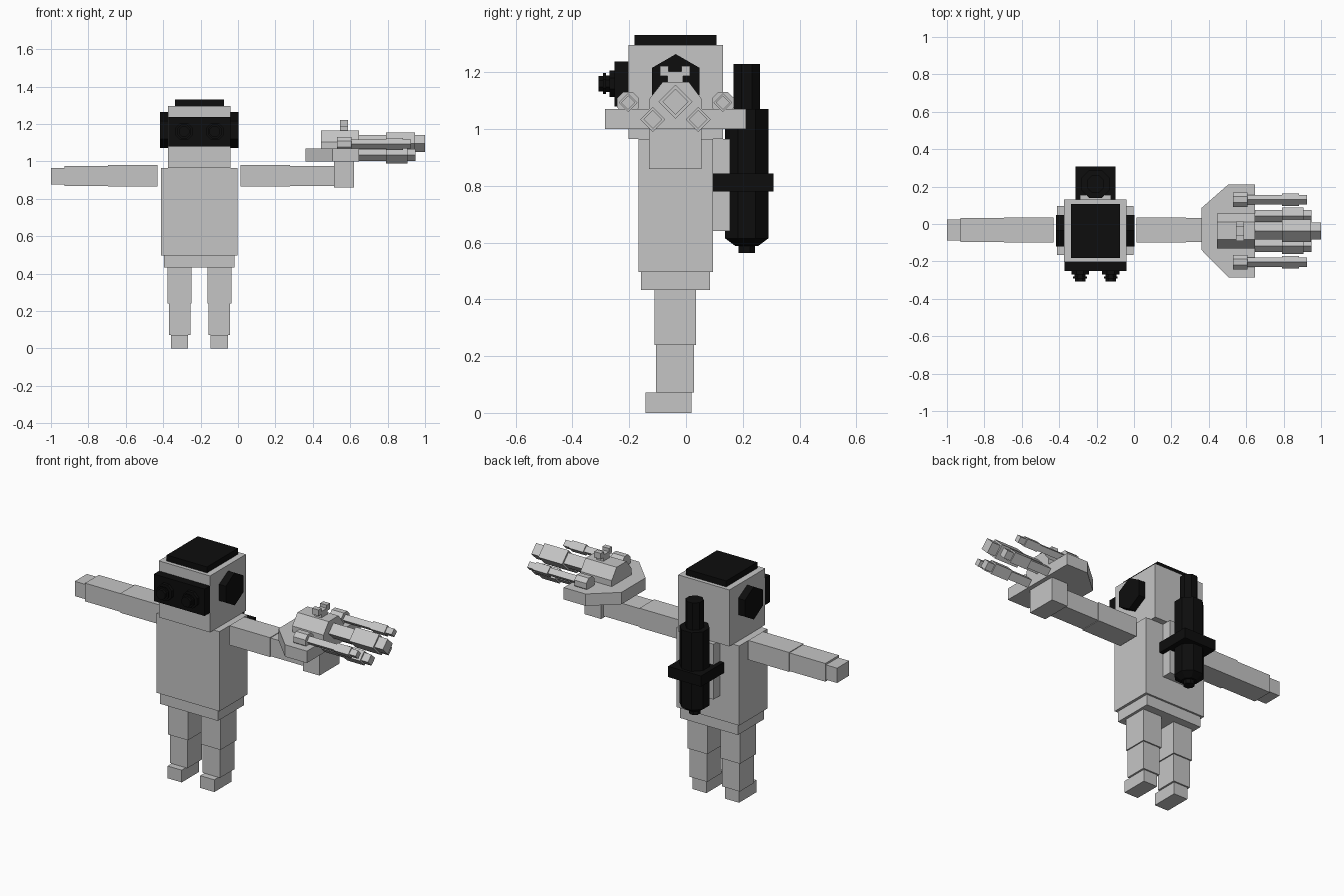
import bpy, bmesh, math
from mathutils import Matrix

if "Cube" in bpy.data.objects:
    bpy.data.objects.remove(bpy.data.objects["Cube"])

CX = -0.206  # body centre line


def material(name, rgb):
    m = bpy.data.materials.new(name)
    m.diffuse_color = (*rgb, 1)
    m.use_nodes = True
    m.node_tree.nodes["Principled BSDF"].inputs["Base Color"].default_value = m.diffuse_color
    return m


GREY = material("light grey", (0.56, 0.56, 0.56))
BLACK = material("black", (0.004, 0.004, 0.004))


def finish(name, bm, mat):
    bmesh.ops.recalc_face_normals(bm, faces=bm.faces)
    me = bpy.data.meshes.new(name)
    bm.to_mesh(me)
    bm.free()
    me.materials.append(mat)
    ob = bpy.data.objects.new(name, me)
    bpy.context.collection.objects.link(ob)
    return ob


def box(name, x0, x1, y0, y1, z0, z1, mat=GREY):
    bm = bmesh.new()
    m = Matrix.Translation(((x0 + x1) / 2, (y0 + y1) / 2, (z0 + z1) / 2))
    bmesh.ops.create_cube(bm, size=1, matrix=m @ Matrix.Diagonal((x1 - x0, y1 - y0, z1 - z0, 1)))
    return finish(name, bm, mat)


def loft(name, rings, mat):
    """Skin a list of equal-length point rings and cap both ends."""
    bm = bmesh.new()
    vs = [[bm.verts.new(p) for p in r] for r in rings]
    n = len(vs[0])
    for a, b in zip(vs, vs[1:]):
        for i in range(n):
            bm.faces.new((a[i], a[(i + 1) % n], b[(i + 1) % n], b[i]))
    bm.faces.new(vs[0])
    bm.faces.new(vs[-1])
    return finish(name, bm, mat)


def turned(name, axis, centre, sides, profile, phase=0, mat=GREY):
    """Polygonal solid along an axis; profile is (position, corner radius)."""
    rings = []
    for t, r in profile:
        ring = []
        for i in range(sides):
            a = phase + 2 * math.pi * i / sides
            p = [centre[0] + r * math.cos(a), centre[1] + r * math.sin(a)]
            p.insert("xyz".index(axis), t)
            ring.append(p)
        rings.append(ring)
    return loft(name, rings, mat)


# Torso and pelvis
box("torso", -0.412, -0.004, -0.167, 0.095, 0.497, 0.965)
box("pelvis", -0.396, -0.020, -0.158, 0.084, 0.433, 0.497)

# Head, cap and goggles
box("head", -0.373, -0.040, -0.203, 0.130, 0.965, 1.297)
box("cap", -0.337, -0.075, -0.181, 0.108, 1.297, 1.332, BLACK)
box("goggles", -0.371, -0.041, -0.252, -0.203, 1.08, 1.238, BLACK)

for s, side in ((-1, "left"), (1, "right")):
    # Hexagonal ear pieces
    x = CX + s * 0.167
    turned(side + "_ear", "x", (-0.036, 1.168), 6, [(x, 0.096), (x + s * 0.043, 0.096)],
           math.pi / 2, BLACK)
    # Stepped goggle lenses
    turned(side + "_lens", "y", (CX + s * 0.082, 1.16), 8,
           [(-0.252, 0.05), (-0.270, 0.05), (-0.270, 0.032), (-0.282, 0.032),
            (-0.282, 0.040), (-0.292, 0.040), (-0.292, 0.030), (-0.308, 0.030)],
           math.pi / 8, BLACK)
    # Legs
    x = CX + s * 0.106
    box(side + "_thigh", x - 0.064, x + 0.064, -0.111, 0.036, 0.24, 0.433)
    box(side + "_shin", x - 0.057, x + 0.057, -0.105, 0.028, 0.072, 0.24)
    box(side + "_foot", x - 0.046, x + 0.046, -0.143, 0.019, 0, 0.072)

# Outstretched arms
box("left_upper_arm", -0.695, -0.430, -0.100, 0.036, 0.866, 0.980)
box("left_forearm", -0.928, -0.695, -0.095, 0.032, 0.869, 0.976)
box("left_hand", -1.0, -0.928, -0.088, 0.025, 0.878, 0.965)
box("right_upper_arm", 0.014, 0.278, -0.100, 0.036, 0.866, 0.980)
box("right_forearm", 0.278, 0.514, -0.095, 0.032, 0.869, 0.976)
box("right_fist", 0.514, 0.621, -0.130, 0.054, 0.860, 1.0)

# Cannon base plate with chamfered rear corners
plate = [(0.36, 0.085), (0.505, 0.212), (0.647, 0.212), (0.647, -0.285), (0.505, -0.285), (0.36, -0.138)]
loft("cannon_plate", [[(x, y, z) for x, y in plate] for z in (1.0, 1.07)], GREY)

# Cannon housing with sloped shoulders
hull = [(-0.13, 1.07), (-0.13, 1.105), (-0.082, 1.166), (0.01, 1.166), (0.056, 1.105), (0.056, 1.07)]
loft("cannon_housing", [[(x, y, z) for y, z in hull] for x in (0.444, 0.647)], GREY)

# Notched sight
box("sight_stem", 0.545, 0.588, -0.066, -0.010, 1.166, 1.187)
box("sight_bar", 0.545, 0.588, -0.092, 0.014, 1.187, 1.203)
for i, y in enumerate((-0.092, -0.016)):
    box(f"sight_post_{i}", 0.545, 0.588, y, y + 0.030, 1.203, 1.222)


def barrel(name, y, z, start, sleeve_end, tip, r_in, r_out):
    """Diamond-section barrel with a thicker sleeve."""
    turned(name, "x", (y, z), 4, [(start, r_in), (0.79, r_in), (0.79, r_out),
                                  (sleeve_end, r_out), (sleeve_end, r_in), (tip, r_in)])


barrel("main_barrel", -0.037, 1.096, 0.60, 0.945, 1.0, 0.046, 0.060)
for s, side in ((-1, "front"), (1, "back")):
    barrel(side + "_lower_barrel", -0.037 + s * 0.080, 1.034, 0.60, 0.905, 0.95, 0.033, 0.044)
    y = -0.037 + s * 0.167
    barrel(side + "_outer_barrel", y, 1.093, 0.57, 0.882, 0.925, 0.025, 0.033)
    turned(side + "_outer_mount", "x", (y, 1.092), 8, [(0.53, 0.042), (0.608, 0.042)], math.pi / 8)

# Back-mounted tank with its bracket and clamp
box("tank_bracket", -0.288, -0.124, 0.095, 0.155, 0.64, 0.965)
k = 1 / math.cos(math.pi / 8)
turned("tank", "z", (CX, 0.214), 8,
       [(0.563, 0.029 * k), (0.588, 0.029 * k), (0.588, 0.040 * k), (0.615, 0.076 * k),
        (1.07, 0.076 * k), (1.07, 0.046 * k), (1.23, 0.046 * k)], math.pi / 8, BLACK)
box("tank_clamp", CX - 0.107, CX + 0.107, 0.096, 0.308, 0.78, 0.843, BLACK)
